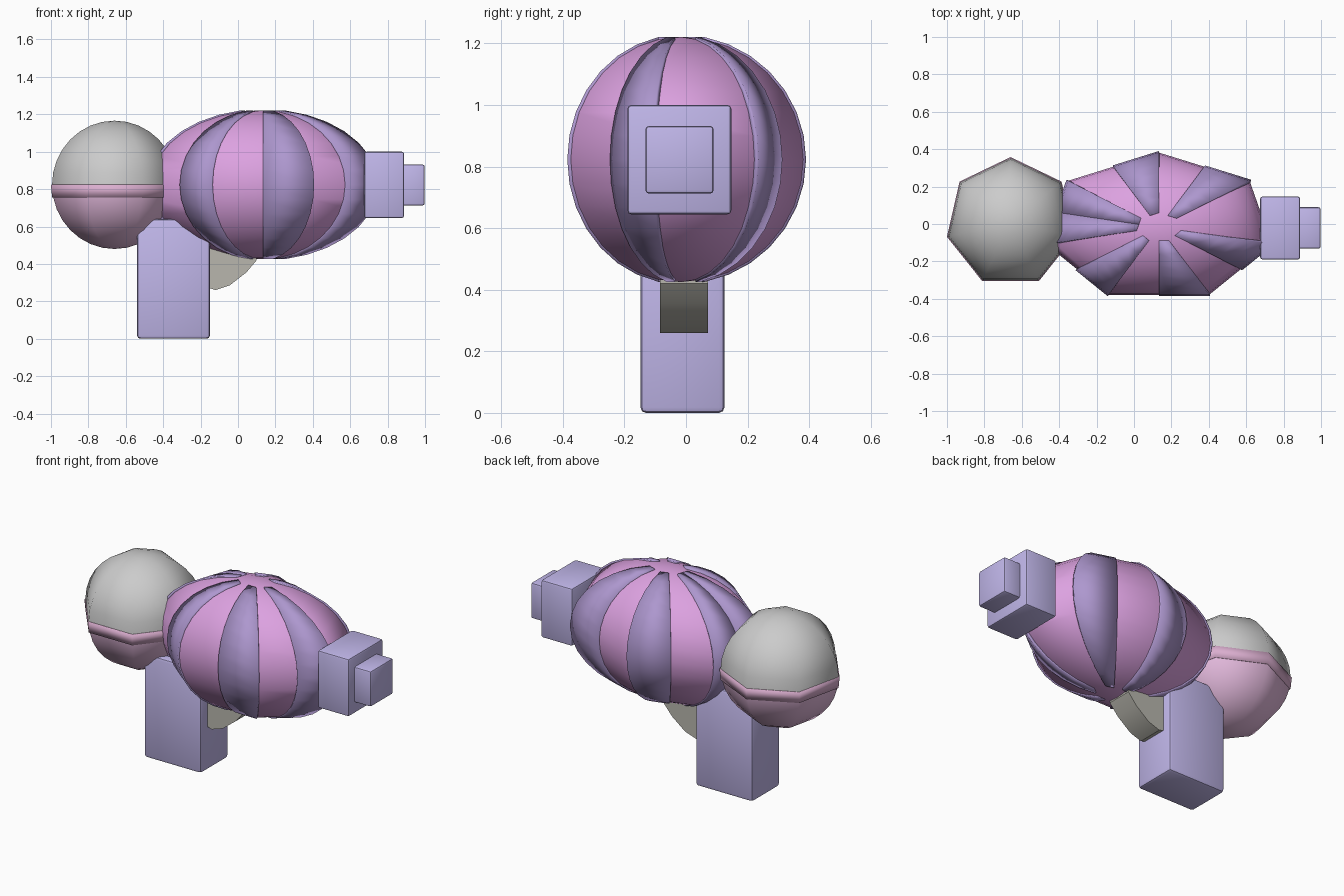
import bpy, bmesh
from math import sin, cos, pi, radians

if "Cube" in bpy.data.objects:
    bpy.data.objects.remove(bpy.data.objects["Cube"])


def material(name, rgb):
    m = bpy.data.materials.new(name)
    m.diffuse_color = (*rgb, 1)
    m.use_nodes = True
    m.node_tree.nodes["Principled BSDF"].inputs["Base Color"].default_value = m.diffuse_color
    return m


MAGENTA = material("magenta", (0.72, 0.36, 0.75))
PURPLE = material("purple", (0.42, 0.31, 0.62))
LILAC = material("lilac", (0.53, 0.47, 0.82))
PINK = material("pink", (0.76, 0.48, 0.71))
MAUVE = material("mauve", (0.70, 0.42, 0.62))
TAUPE = material("taupe", (0.48, 0.47, 0.42))

SIDES, RINGS = 7, 16


def finish(name, bm, mat=None, angle=None):
    bmesh.ops.remove_doubles(bm, verts=bm.verts, dist=1e-5)
    bmesh.ops.recalc_face_normals(bm, faces=bm.faces)
    me = bpy.data.meshes.new(name)
    bm.to_mesh(me)
    bm.free()
    ob = bpy.data.objects.new(name, me)
    bpy.context.collection.objects.link(ob)
    if mat:
        me.materials.append(mat)
    if angle:
        bpy.ops.object.select_all(action='DESELECT')
        ob.select_set(True)
        bpy.context.view_layer.objects.active = ob
        bpy.ops.object.shade_smooth_by_angle(angle=radians(angle))
    return ob


def corner(k):
    a = pi / 2 + 2 * pi * k / SIDES
    return cos(a), sin(a)


def plan(h):
    # half-step point on the seven-sided outline; odd steps are edge midpoints
    (x0, y0), (x1, y1) = corner(h // 2), corner((h + 1) // 2)
    return (x0 + x1) / 2, (y0 + y1) / 2


def dome(name, centre, radii, mat, halves, ring0=0, ring1=RINGS, thick=0.0):
    """Part of a seven-sided ellipsoid between two rings."""
    bm = bmesh.new()

    def vert(h, r):
        x, y = plan(h)
        t = pi * r / RINGS
        p = (x * sin(t), y * sin(t), cos(t))
        return bm.verts.new([c + s * q for c, s, q in zip(centre, radii, p)])

    for a, b in halves:
        for r in range(ring0, ring1):
            if r == 0:
                bm.faces.new([vert(a, 0), vert(a, 1), vert(b, 1)])
            elif r == RINGS - 1:
                bm.faces.new([vert(a, r), vert(a, r + 1), vert(b, r)])
            else:
                bm.faces.new([vert(a, r), vert(a, r + 1), vert(b, r + 1), vert(b, r)])
    ob = finish(name, bm, mat, 65)
    if thick:
        mod = ob.modifiers.new("thickness", 'SOLIDIFY')
        mod.thickness = thick
        # inner skin sits under the surface whichever way the normals point
        outward = ob.data.polygons[0]
        c = outward.center
        d = sum((c[i] - centre[i]) * outward.normal[i] for i in range(3))
        mod.offset = -1 if d > 0 else 1
    return ob


def box(name, lo, hi, mat, bevel):
    bm = bmesh.new()
    bmesh.ops.create_cube(bm, size=1)
    for v in bm.verts:
        v.co = [(l + h) / 2 + c * (h - l) for l, h, c in zip(lo, hi, v.co)]
    bmesh.ops.bevel(bm, geom=bm.edges[:], offset=bevel, segments=2,
                    profile=0.5, affect='EDGES')
    return finish(name, bm, mat, 35)


whole = [(2 * k, 2 * k + 2) for k in range(SIDES)]

# Main body
BODY = (0.133, -0.018, 0.823)
dome("body", BODY, (0.62, 0.40, 0.398), MAGENTA, whole)

# Raised stripes, each half a side wide, doubled up on the rear side
for i, h in enumerate((0, 2, 3, 5, 7, 9, 12)):
    dome(f"stripe_{i + 1}", BODY, (0.632, 0.408, 0.405), PURPLE,
         [(h, h + 1)], 1, RINGS - 1, 0.015)

# Rear tank: grey upper half, pink lower half and a band under the equator
TANK = (-0.66, 0.009, 0.823)
dome("tank_top", TANK, (0.343,) * 3, None, whole, 0, RINGS // 2)
dome("tank_bottom", TANK, (0.343,) * 3, PINK, whole, RINGS // 2, RINGS)
dome("tank_band", TANK, (0.349,) * 3, MAUVE, whole, RINGS // 2, RINGS // 2 + 1, 0.012)

# Grip and muzzle
box("grip", (-0.54, -0.148, 0.0), (-0.15, 0.125, 0.64), LILAC, 0.018)
box("muzzle_block", (0.675, -0.19, 0.645), (0.888, 0.147, 1.0), LILAC, 0.012)
box("muzzle_tip", (0.87, -0.132, 0.712), (0.998, 0.09, 0.932), LILAC, 0.012)

# Trigger: curved wedge under the body
profile = [(-0.18, 0.28), (-0.12, 0.26), (-0.045, 0.285), (0.045, 0.355),
           (0.10, 0.42), (0.10, 0.52), (-0.18, 0.52)]
bm = bmesh.new()
face = bm.faces.new([bm.verts.new((x, -0.085, z)) for x, z in profile])
ext = bmesh.ops.extrude_face_region(bm, geom=[face])
for e in ext["geom"]:
    if isinstance(e, bmesh.types.BMVert):
        e.co.y = 0.072
finish("trigger", bm, TAUPE, 35)
